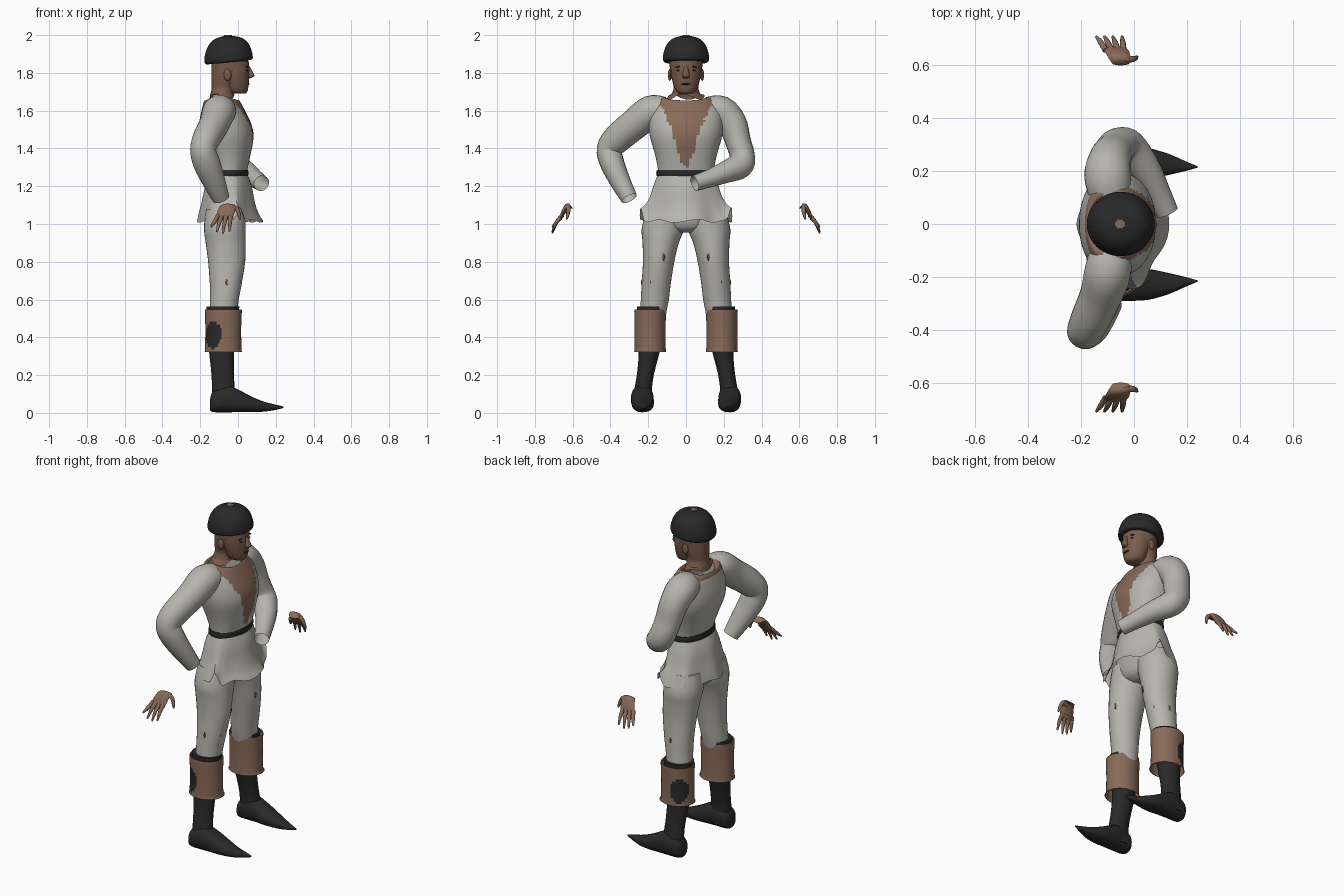
import bpy, bmesh, math, random
from mathutils import Vector

random.seed(4)
X, Y, Z = Vector((1, 0, 0)), Vector((0, 1, 0)), Vector((0, 0, 1))


def colour(name, rgb):
    m = bpy.data.materials.new(name)
    m.diffuse_color = (*rgb, 1)
    return m


CLOTH = colour("pale cloth", (0.47, 0.46, 0.425))
LEATHER = colour("brown leather", (0.25, 0.145, 0.098))
SKIN = colour("skin", (0.19, 0.108, 0.072))
BLACK = colour("black", (0.022, 0.022, 0.023))
SCRATCH = colour("scratch red", (0.20, 0.07, 0.055))


def finish(bm, name, mats, angle=50):
    bmesh.ops.recalc_face_normals(bm, faces=bm.faces[:])
    me = bpy.data.meshes.new(name)
    bm.to_mesh(me)
    bm.free()
    ob = bpy.data.objects.new(name, me)
    bpy.context.collection.objects.link(ob)
    for m in mats:
        me.materials.append(m)
    bpy.ops.object.select_all(action='DESELECT')
    ob.select_set(True)
    bpy.context.view_layer.objects.active = ob
    bpy.ops.object.shade_smooth_by_angle(angle=math.radians(angle))
    return ob


def spline(pts, steps):
    """Smooth interpolation through a list of number tuples."""
    out = []
    for i in range(len(pts) - 1):
        p = [Vector(pts[min(max(k, 0), len(pts) - 1)]) for k in (i - 1, i, i + 1, i + 2)]
        for s in range(steps):
            t = s / steps
            out.append(p[1] + 0.5 * t * ((p[2] - p[0]) + t * (2 * p[0] - 5 * p[1] + 4 * p[2] - p[3]
                       + t * (3 * (p[1] - p[2]) + p[3] - p[0]))))
    return out + [Vector(pts[-1])]


def loft(name, pts, mats, n=24, steps=4, frame=None, caps=(True, True), paint=None, bend=None, power=1.0):
    """Skin elliptical sections (x, y, z, radius_u, radius_v); no frame = follow the path."""
    secs = spline(pts, steps)
    bm = bmesh.new()
    rings = []
    for i, s in enumerate(secs):
        c = Vector(s[:3])
        if frame:
            u, v = frame
        else:
            t = Vector(secs[min(i + 1, len(secs) - 1)][:3]) - Vector(secs[max(i - 1, 0)][:3])
            u = t.cross(X if abs(t.normalized().x) < 0.8 else Z).normalized()
            v = t.cross(u).normalized()
        ring = []
        for k in range(n):
            a = 2 * math.pi * k / n
            ca, sa = math.cos(a), math.sin(a)
            ca, sa = (math.copysign(abs(w) ** power, w) for w in (ca, sa))
            p = c + u * s[3] * ca + v * s[4] * sa
            if bend:
                p = bend(p, a, i / (len(secs) - 1))
            ring.append(bm.verts.new(p))
        rings.append(ring)
    for r, q in zip(rings, rings[1:]):
        for k in range(n):
            bm.faces.new((r[k], r[(k + 1) % n], q[(k + 1) % n], q[k]))
    if caps[0]:
        bm.faces.new(rings[0])
    if caps[1]:
        bm.faces.new(rings[-1])
    if paint:
        for f in bm.faces:
            f.material_index = paint(f.calc_center_median())
    return finish(bm, name, mats)


def ball(name, c, r, mat, rot=0.0):
    bm = bmesh.new()
    bmesh.ops.create_uvsphere(bm, u_segments=12, v_segments=8, radius=1)
    for v in bm.verts:
        p = Vector((v.co.x * r[0], v.co.y * r[1], v.co.z * r[2]))
        y, z = p.y, p.z
        p.y, p.z = y * math.cos(rot) - z * math.sin(rot), y * math.sin(rot) + z * math.cos(rot)
        v.co = p + Vector(c)
    return finish(bm, name, [mat])


# Torso with an open, ragged neckline in skin
def neckline(c):
    knots = [(1.28, 0.0), (1.39, 0.048), (1.50, 0.072), (1.64, 0.14)]
    if c.z > 1.635 and abs(c.y) < 0.145:
        return 1
    if c.x < -0.04:
        return 0
    for (z0, w0), (z1, w1) in zip(knots, knots[1:]):
        if z0 <= c.z < z1:
            w = w0 + (w1 - w0) * (c.z - z0) / (z1 - z0)
            return int(abs(c.y) < w + random.uniform(-0.006, 0.006))
    return 0


loft("torso", [(-.05, 0, 1.24, .098, .152), (-.045, 0, 1.28, .093, .148), (-.05, 0, 1.36, .115, .162),
               (-.06, 0, 1.46, .142, .190), (-.068, 0, 1.53, .138, .198), (-.078, 0, 1.60, .115, .190),
               (-.085, 0, 1.65, .095, .155), (-.085, 0, 1.662, .085, .125), (-.085, 0, 1.645, .072, .10)],
     [CLOTH, LEATHER], n=72, steps=7, frame=(X, Y), caps=(True, False), paint=neckline, power=.92,
     bend=lambda p, a, t: p + Z * (0.022 * -math.cos(2 * a) if t > .75 else 0) * (t - .75) * 4)

# Belt
loft("belt", [(-.047, 0, 1.255, .100, .155), (-.047, 0, 1.270, .103, .158), (-.047, 0, 1.287, .100, .154)],
     [BLACK], n=48, steps=2, frame=(X, Y))


# Flared tunic skirt with slits at the front corners and a wavy hem
def hem(p, a, t):
    notch = math.exp(-((abs(math.sin(a / 2)) - 0.60) / 0.045) ** 2)
    p.z += t * t * (0.075 * notch + 0.008 * math.sin(7 * a))
    p.x += 0.012 * t * math.cos(5 * a)
    p.y += 0.010 * t * math.sin(6 * a)
    return p


loft("tunic_skirt", [(-.047, 0, 1.262, .097, .150), (-.050, 0, 1.20, .120, .172), (-.052, 0, 1.12, .134, .196),
                     (-.050, 0, 1.06, .148, .220), (-.042, 0, 1.015, .163, .240)],
     [CLOTH], n=72, steps=5, frame=(X, Y), caps=(False, False), bend=hem)
loft("hips", [(-.06, 0, .955, .05, .05), (-.065, 0, .985, .095, .13), (-.065, 0, 1.06, .112, .190),
              (-.055, 0, 1.16, .108, .168), (-.05, 0, 1.26, .09, .14)], [CLOTH], n=32, frame=(X, Y))

# Arms: one hanging bent, one folded across the waist
loft("bent_arm", [(-.09, -.11, 1.60, .072, .080), (-.10, -.185, 1.595, .086, .088), (-.125, -.27, 1.53, .082, .080),
                  (-.165, -.36, 1.455, .078, .074), (-.185, -.405, 1.395, .068, .068), (-.165, -.39, 1.32, .064, .072),
                  (-.125, -.345, 1.22, .054, .060), (-.09, -.30, 1.135, .044, .046)], [CLOTH], caps=(True, False))
loft("folded_arm", [(-.09, .11, 1.60, .072, .080), (-.10, .185, 1.595, .084, .088), (-.09, .245, 1.53, .078, .080),
                    (-.075, .275, 1.44, .068, .076), (-.055, .298, 1.36, .066, .074), (-.02, .285, 1.31, .070, .070),
                    (.04, .21, 1.275, .058, .060), (.09, .12, 1.24, .047, .048), (.125, .045, 1.215, .042, .043)],
     [CLOTH], caps=(True, False))

# Head, neck and face
loft("head", [(-.085, 0, 1.685, .062, .078), (-.08, 0, 1.715, .060, .066), (-.078, 0, 1.74, .062, .068),
              (-.065, 0, 1.78, .076, .078), (-.045, 0, 1.83, .095, .086), (-.045, 0, 1.90, .095, .09)],
     [SKIN], n=32, frame=(X, Y), caps=(False, True))
loft("neck_flap", [(-.085, 0, 1.672, .066, .098), (-.085, 0, 1.688, .062, .078)], [SKIN], n=32, steps=2,
     frame=(X, Y), caps=(False, False), bend=lambda p, a, t: p + Z * 0.014 * (1 - t) * math.sin(3 * a + 2))
loft("jaw", [(.005, 0, 1.69, .035, .032), (-.005, 0, 1.705, .056, .052), (-.01, 0, 1.745, .067, .068),
             (-.02, 0, 1.80, .081, .080), (-.02, 0, 1.86, .078, .082)], [SKIN], n=32, frame=(X, Y))
loft("nose", [(.052, 0, 1.835, .010, .010), (.062, 0, 1.805, .016, .015), (.066, 0, 1.783, .020, .020),
              (.050, 0, 1.770, .012, .014)], [SKIN], n=12, frame=(X, Y))
ball("lips", (.055, 0, 1.741, ), (.007, .024, .005), BLACK)
for s, side in ((-1, "right"), (1, "left")):
    ball(side + "_ear", (-.055, s * .086, 1.79), (.020, .010, .032), SKIN)
    ball(side + "_eye", (.0475, s * .036, 1.813), (.006, .014, .005), BLACK)
    ball(side + "_brow", (.047, s * .037, 1.833), (.007, .022, .004), BLACK, -s * .2)

# Round cap with a small button
cap = loft("cap", [(-.05, 0, 1.856, .118, .112), (-.05, 0, 1.868, .128, .121), (-.05, 0, 1.905, .124, .119),
                   (-.05, 0, 1.95, .106, .102), (-.05, 0, 1.982, .072, .07), (-.05, 0, 1.996, .022, .022)],
           [BLACK], n=48, frame=(X, Y), bend=lambda p, a, t: p + Z * .012 * math.cos(a) * (1 - t))
loft("cap_button", [(-.053, 0, 1.99, .021, .019), (-.053, 0, 2.0, .020, .018)], [LEATHER], n=16, frame=(X, Y))

# Legs, boots, cuffs and floating hands, once per side
for s, side in ((-1, "right"), (1, "left")):
    loft(side + "_leg", [(-.065, s * .105, 1.08, .105, .10), (-.07, s * .121, .98, .110, .113),
                         (-.065, s * .134, .90, .106, .096), (-.060, s * .145, .80, .098, .083),
                         (-.065, s * .158, .68, .084, .077), (-.072, s * .165, .60, .076, .074),
                         (-.078, s * .175, .52, .074, .069)], [CLOTH], n=32, frame=(X, Y))
    loft(side + "_boot_shaft", [(-.080, s * .182, .562, .087, .077), (-.083, s * .186, .46, .082, .072),
                                (-.087, s * .194, .33, .067, .056), (-.082, s * .212, .22, .060, .046),
                                (-.078, s * .226, .13, .060, .046), (-.080, s * .231, .03, .062, .054)],
         [BLACK], n=24, frame=(X, Y))
    loft(side + "_boot_foot", [(-.147, s * .231, .045, .030, .032), (-.13, s * .231, .06, .052, .056),
                               (-.06, s * .232, .075, .059, .072), (0, s * .230, .064, .060, .060),
                               (.06, s * .228, .048, .057, .044), (.13, s * .225, .034, .040, .028),
                               (.19, s * .219, .030, .020, .016), (.241, s * .215, .030, .002, .004)],
         [BLACK], n=24, frame=(Y, Z), power=.85)

    # Worn dark patch on the outer rear of each cuff
    def worn(c, s=s):
        d = ((c.x + .130) / .042) ** 2 + ((c.z - .41) / .072) ** 2
        return int((c.y - s * .19) * s > .02 and d + random.uniform(-.12, .12) < 1)

    cuff = loft(side + "_cuff", [(-.076, s * .190, .322, .103, .088), (-.078, s * .190, .335, .097, .083),
                                 (-.078, s * .190, .45, .095, .082), (-.078, s * .190, .535, .098, .084),
                                 (-.078, s * .190, .548, .096, .082), (-.078, s * .190, .545, .088, .077)],
                [LEATHER, BLACK], n=64, steps=6, frame=(X, Y), caps=(False, False), paint=worn)

    # Scratches on the stockings
    for i, (x, y, z, h) in enumerate([(.034, .118, .825, .020), (.010, .185, .70, .022), (-.06, .232, .69, .018)]):
        ball(f"{side}_scratch_{i}", (x, s * y, z), (.006, .006, h), SCRATCH)

    # Hand: palm, four spread fingers and a thumb
    loft(side + "_palm", [(-.050, s * .608, 1.095, .034, .016), (-.055, s * .628, 1.092, .042, .016),
                          (-.064, s * .650, 1.062, .046, .013), (-.072, s * .664, 1.030, .044, .010)],
         [LEATHER], n=12, steps=3, frame=(X, Vector((0, s * .6, .8))))
    for i, (x0, x1, z1) in enumerate([(-.107, -.143, .985), (-.085, -.112, .958),
                                      (-.062, -.080, .950), (-.040, -.045, .962)]):
        loft(f"{side}_finger_{i}", [(x0, s * .655, 1.045, .011, .012), ((x0 + x1) / 2, s * .685, 1.01, .010, .011),
                                    (x1, s * .708, z1, .004, .005)], [LEATHER], n=8, steps=3)
    loft(side + "_thumb", [(-.045, s * .625, 1.085, .014, .014), (-.012, s * .622, 1.085, .012, .012),
                           (.004, s * .625, 1.055, .010, .010), (.012, s * .632, 1.025, .005, .005)],
         [LEATHER], n=8, steps=3)
